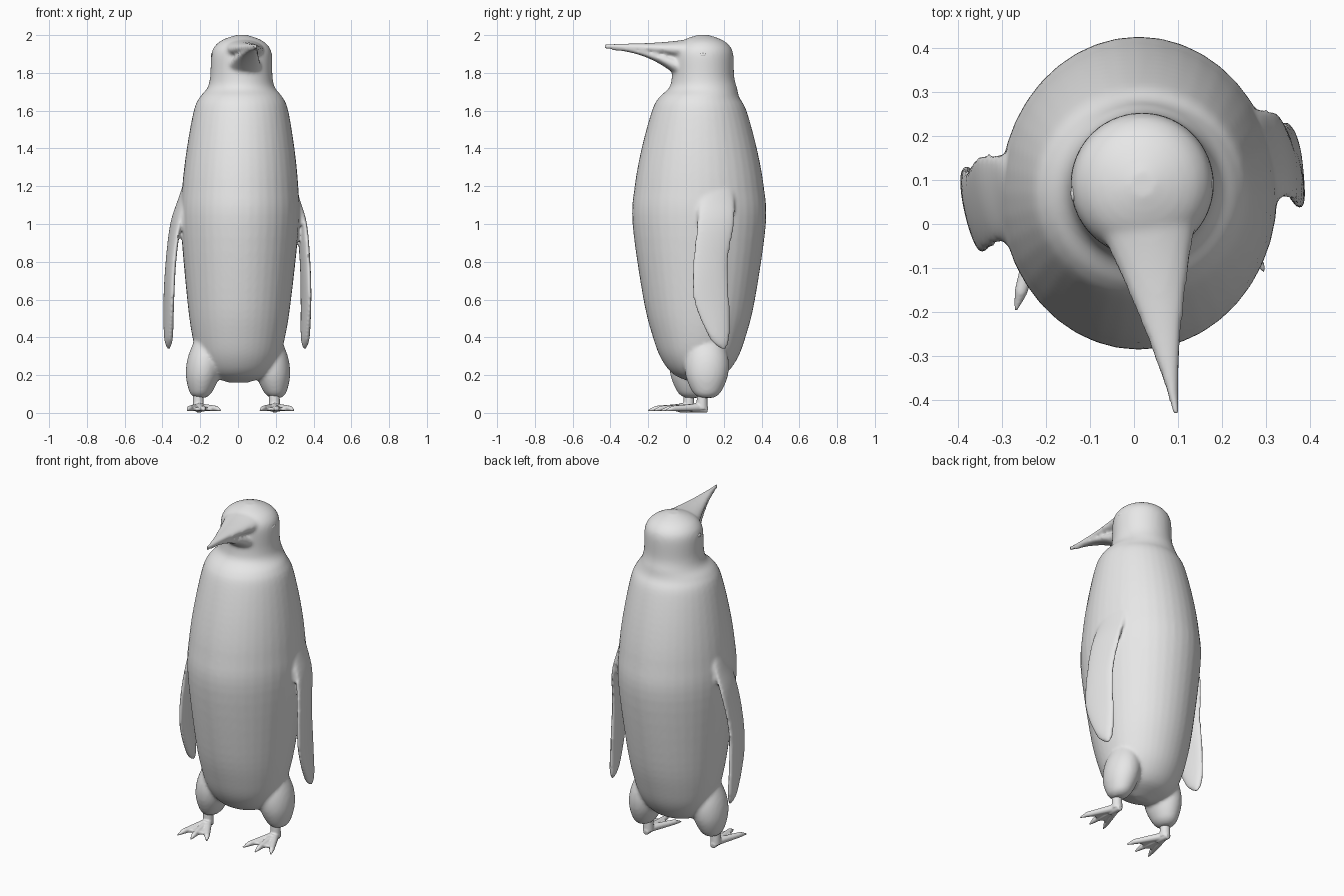
import bpy, bmesh, math
from mathutils import Vector

cube = bpy.data.objects.get("Cube")
if cube:
    bpy.data.objects.remove(cube, do_unlink=True)

colour = (0.8, 0.8, 0.8, 1)
grey = bpy.data.materials.new("plain grey")
grey.use_nodes = True
grey.diffuse_color = colour
grey.node_tree.nodes["Principled BSDF"].inputs["Base Color"].default_value = colour


def refine(stations, steps=5):
    """Pass a smooth curve through the stations."""
    points = [Vector(s) for s in stations]
    points = [points[0], *points, points[-1]]
    curve = []
    for before, start, end, after in zip(points, points[1:], points[2:], points[3:]):
        leave, arrive = (end - before) / 2, (after - start) / 2
        for i in range(steps):
            t = i / steps
            ease = t * t * (3 - 2 * t)
            curve.append(start.lerp(end, ease)
                         + leave * t * (1 - t) ** 2 - arrive * t * t * (1 - t))
    return curve + [points[-1]]


def loft(bm, stations, along_y=False, shear=0, sides=40):
    """Skin oval rings given as (position, centre u, centre v, radius u, radius v)."""
    rings = []
    for position, u, v, radius_u, radius_v in refine(stations):
        ring = []
        for i in range(sides):
            angle = math.tau * i / sides
            dv = radius_v * math.sin(angle)
            across = u + radius_u * math.cos(angle) + shear * dv
            place = (across, position, v + dv) if along_y else (across, v + dv, position)
            ring.append(bm.verts.new(place))
        rings.append(ring)
    for ring, following in zip(rings, rings[1:]):
        for i in range(sides):
            bm.faces.new((ring[i - 1], ring[i], following[i], following[i - 1]))
    bm.faces.new(rings[0])
    bm.faces.new(rings[-1])


def limb(bm, start, end, start_radius, end_radius):
    """Tapered round rod between two points."""
    rod = end - start
    made = bmesh.ops.create_cone(bm, cap_ends=True, segments=16, radius1=start_radius,
                                 radius2=end_radius, depth=rod.length)["verts"]
    turn = rod.to_track_quat("Z", "Y")
    for vert in made:
        vert.co = (start + end) / 2 + turn @ vert.co


def finish(bm, name, voxel=0, rounds=0):
    """Turn the mesh into an object, fusing its pieces into one skin if asked."""
    bmesh.ops.recalc_face_normals(bm, faces=bm.faces)
    for face in bm.faces:
        face.smooth = True
    mesh = bpy.data.meshes.new(name)
    bm.to_mesh(mesh)
    bm.free()
    mesh.materials.append(grey)
    ob = bpy.data.objects.new(name, mesh)
    bpy.context.collection.objects.link(ob)
    if voxel:
        fuse = ob.modifiers.new("fuse", "REMESH")
        fuse.mode = "VOXEL"
        fuse.voxel_size = voxel
        fuse.use_smooth_shade = True
        soften = ob.modifiers.new("soften", "SMOOTH")
        soften.factor = 0.5
        soften.iterations = rounds
    return ob


# Torso, neck and head: one outline, deeper than wide around the belly
outline = ((0.16, 0.05), (0.2, 0.15), (0.28, 0.21), (0.4, 0.245), (0.6, 0.275),
           (1, 0.313), (1.2, 0.307), (1.4, 0.285), (1.6, 0.25), (1.67, 0.22),
           (1.72, 0.18), (1.78, 0.165), (1.9, 0.16), (1.95, 0.135), (1.98, 0.09), (2, 0.03))
body = bmesh.new()
stations = []
for z, radius in outline:
    is_head = z > 1.7
    belly = 0 if is_head else 0.04 * math.sin(math.pi * (z - 0.4) / 1.2)
    stations.append((z, 0.01 * z, 0.09 if is_head else 0.07, radius, radius + belly))
loft(body, stations)

# Bill: both halves taper forward and curve towards one side
upper, lower = [], []
count = 12
for i in range(count + 1):
    t = i / count
    rest = 1 - t
    y = 0.05 - 0.48 * t
    x = 0.02 + 0.075 * t
    width = 0.12 * rest ** 1.3 + 0.007
    ridge = 1.955 + 0.03 * rest ** 3
    gape = 1.925 - 0.075 * rest ** 2
    chin = 1.92 - 0.23 * rest ** 2.3
    upper.append((y, x, (ridge + gape) / 2, width, (ridge - gape) / 2))
    lower.append((y, x, (gape + chin) / 2 + 0.005, width * 0.9, (gape - chin) / 2 + 0.005))
loft(body, upper, along_y=True)
loft(body, lower[:-1], along_y=True)

# Thighs and flippers on both sides; the right side sits further forward
thigh = ((0.08, 0.03), (0.11, 0.06), (0.2, 0.09), (0.3, 0.09), (0.42, 0.055))
flipper = ((1.24, 0.27, 0.17, 0.06), (1.13, 0.3, 0.167, 0.09), (1, 0.336, 0.157, 0.1),
           (0.8, 0.355, 0.13, 0.093), (0.6, 0.36, 0.135, 0.095),
           (0.4, 0.356, 0.176, 0.055), (0.335, 0.353, 0.2, 0.01))
for side in (1, -1):
    is_right = side < 0
    hip = 0.03 if is_right else 0.11
    loft(body, [(z, side * (0.21 - 0.12 * z), hip, r, r * 1.25) for z, r in thigh])
    back = 0.1 if is_right else 0
    lean = 0.03 if is_right else 0
    loft(body, [(z, side * (x + lean * (0.8 - z)), y - back, min(0.021, r / 2), r)
                for z, x, y, r in flipper], shear=-0.2)
finish(body, "body", voxel=0.01, rounds=6)


def foot(name, x, y, yaw):
    """Ankle, three clawed toes and the scalloped web between them."""
    bm = bmesh.new()
    heel = Vector((x, y, 0.03))

    def ahead(turn, reach):
        angle = yaw + turn
        return heel + Vector((math.sin(angle), -math.cos(angle), -0.04)) * reach

    limb(bm, heel - Vector((0, 0, 0.01)), heel + Vector((0, 0, 0.11)), 0.03, 0.027)
    limb(bm, heel + Vector((0, 0.03, -0.014)), ahead(0, 0.05), 0.016, 0.026)
    spread = 0.42
    rim = [heel]
    for step in (-2, -1, 0, 1, 2):
        turn = spread * step / 2
        if step % 2:
            rim.append(ahead(turn, 0.14))
            continue
        knuckle = ahead(turn, 0.175)
        rim.append(ahead(turn, 0.17))
        limb(bm, heel, knuckle, 0.022, 0.015)
        limb(bm, knuckle, ahead(turn, 0.22) - Vector((0, 0, 0.008)), 0.015, 0.004)
    sole = bm.faces.new([bm.verts.new(p - Vector((0, 0, 0.012))) for p in rim])
    web = bmesh.ops.extrude_face_region(bm, geom=[sole], use_keep_orig=True)["geom"]
    for item in web:
        if isinstance(item, bmesh.types.BMVert):
            item.co.z += 0.018
    finish(bm, name, voxel=0.005, rounds=3)


foot("left_foot", 0.193, 0.085, yaw=0.07)
foot("right_foot", -0.21, 0.015, yaw=0.15)

# Small almond eyes
for name, spot in (("left_eye", (0.175, 0.09, 1.895)), ("right_eye", (-0.138, 0.07, 1.895))):
    eye = bmesh.new()
    bmesh.ops.create_uvsphere(eye, u_segments=16, v_segments=10, radius=1)
    bmesh.ops.scale(eye, vec=(0.006, 0.018, 0.01), verts=eye.verts)
    finish(eye, name).location = spot
